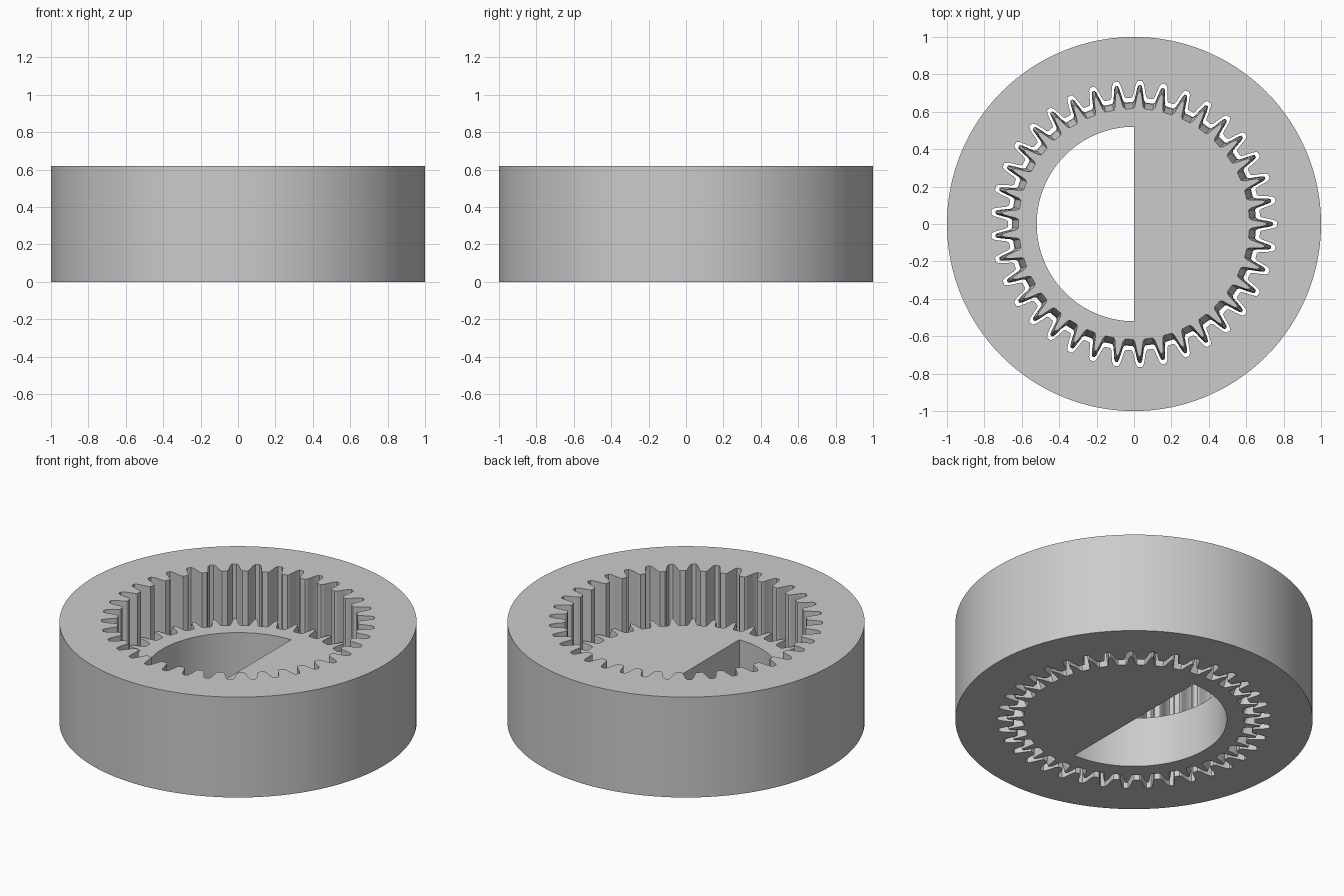
import bpy, bmesh, math
from math import cos, sin, pi

cube = bpy.data.objects.get("Cube")
if cube:
    bpy.data.objects.remove(cube)

TEETH = 37
SLEEVE_H = 0.62
HUB_H = 0.31

steel = bpy.data.materials.new("plain grey")
steel.use_nodes = True
GREY = (0.6, 0.6, 0.6, 1)
steel.diffuse_color = GREY
steel.node_tree.nodes["Principled BSDF"].inputs["Base Color"].default_value = GREY


def arc(radius, start, end, count):
    step = (end - start) / count
    return [(radius * cos(start + i * step), radius * sin(start + i * step))
            for i in range(count + 1)]


def toothed(flank, shift=0.0, thin=0.0):
    """Closed gear outline; flank lists (radius, half width) from root to tip."""
    side = [(r - shift, -(w - thin)) for r, w in flank]
    tooth = side + [(r, -w) for r, w in reversed(side)]
    outline = []
    for i in range(TEETH):
        mid = 2 * pi * i / TEETH
        outline += [(r * cos(mid + w / r), r * sin(mid + w / r)) for r, w in tooth]
    return outline


def solid(name, outer, inner):
    """Tube between two stacks of (z, outline) layers, with flat end caps."""
    bm = bmesh.new()
    ends = ([], [])
    for stack in (outer, inner):
        rings = [[bm.verts.new((x, y, z)) for x, y in outline] for z, outline in stack]
        n = len(rings[0])
        for low, high in zip(rings, rings[1:]):
            for i in range(n):
                j = (i + 1) % n
                bm.faces.new((low[i], low[j], high[j], high[i]))
        for cap, ring in zip(ends, (rings[0], rings[-1])):
            cap += [bm.edges.get((ring[i], ring[(i + 1) % n])) for i in range(n)]
    for cap in ends:
        bmesh.ops.triangle_fill(bm, edges=cap, use_beauty=True)
    bmesh.ops.recalc_face_normals(bm, faces=bm.faces)
    mesh = bpy.data.meshes.new(name)
    bm.to_mesh(mesh)
    bm.free()
    mesh.materials.append(steel)
    obj = bpy.data.objects.new(name, mesh)
    bpy.context.collection.objects.link(obj)
    bpy.ops.object.select_all(action='DESELECT')
    obj.select_set(True)
    bpy.context.view_layer.objects.active = obj
    bpy.ops.object.shade_smooth_by_angle(angle=math.radians(20))
    return obj


# Outer sleeve with straight internal teeth
rim = arc(1, 0, 2 * pi, 128)[:-1]
tooth_space = toothed([(0.675, 0.042), (0.685, 0.035), (0.72, 0.028),
                       (0.75, 0.021), (0.765, 0.012)])
solid("toothed_sleeve",
      [(0, rim), (SLEEVE_H, rim)],
      [(0, tooth_space), (SLEEVE_H, tooth_space)])

# Inner hub with crowned teeth, fullest at mid height, and a half-round bore
hub_flank = [(0.652, 0.033), (0.665, 0.025), (0.70, 0.019), (0.73, 0.013), (0.743, 0.007)]
LAYERS = 6
crowned = []
for k in range(LAYERS + 1):
    bulge = (2 * k / LAYERS - 1) ** 2
    crowned.append((HUB_H * k / LAYERS, toothed(hub_flank, 0.035 * bulge, 0.003 * bulge)))
bore = arc(0.52, pi / 2, 3 * pi / 2, 64)
solid("crowned_hub", crowned, [(0, bore), (HUB_H, bore)])
